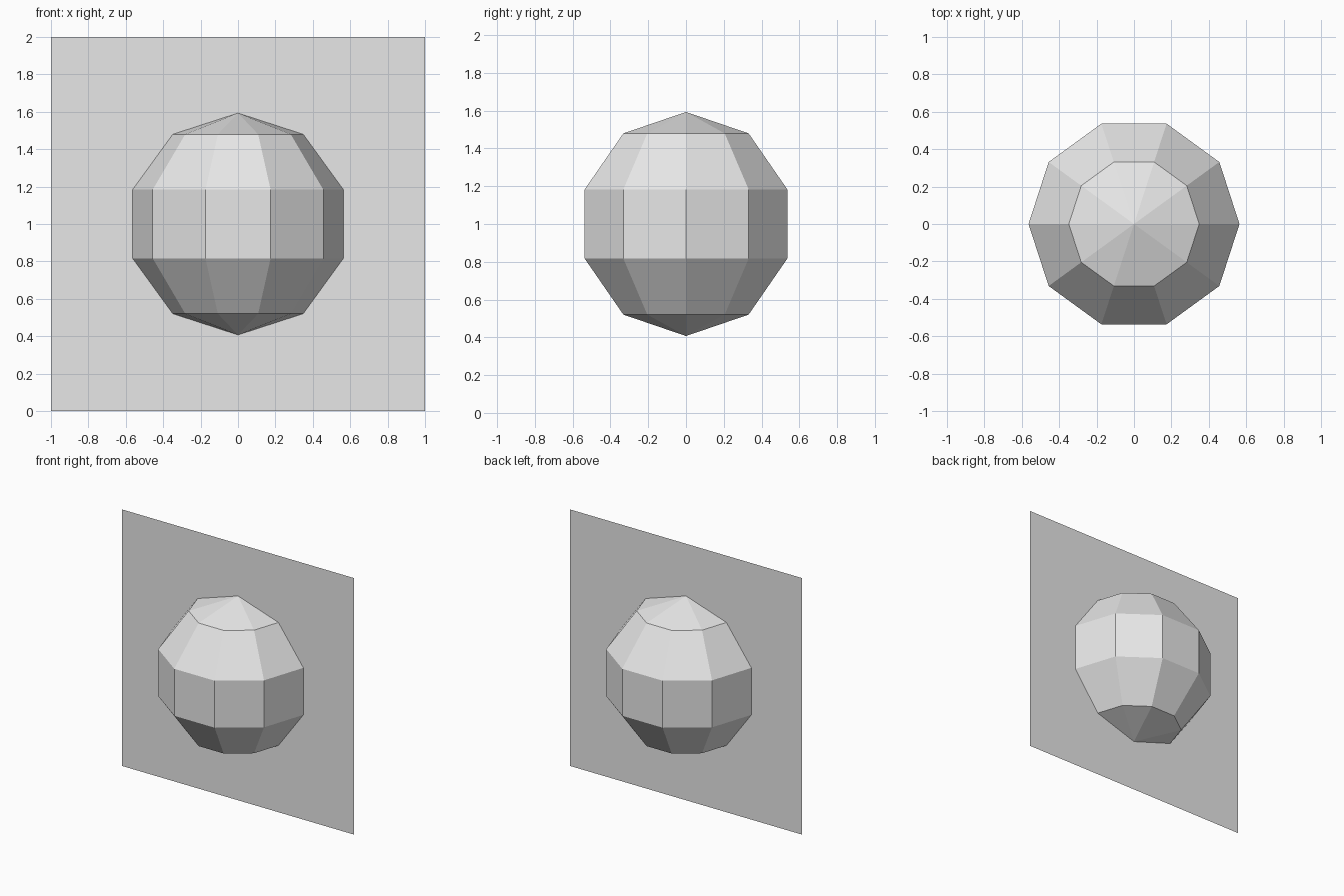
import bpy, bmesh
from math import sin, cos, pi

if "Cube" in bpy.data.objects:
    bpy.data.objects.remove(bpy.data.objects["Cube"])

grey = bpy.data.materials.new("light_grey")
grey.diffuse_color = (0.8, 0.8, 0.8, 1)
grey.use_nodes = True
grey.node_tree.nodes["Principled BSDF"].inputs["Base Color"].default_value = grey.diffuse_color


def add_object(name, bm):
    bmesh.ops.recalc_face_normals(bm, faces=bm.faces)
    mesh = bpy.data.meshes.new(name)
    bm.to_mesh(mesh)
    bm.free()
    mesh.materials.append(grey)
    obj = bpy.data.objects.new(name, mesh)
    bpy.context.collection.objects.link(obj)
    return obj


# Low-poly ball: 10 sides, 5 bands, with corners on the x axis
RADIUS, SIDES, BANDS = 0.593, 10, 5
bm = bmesh.new()
rings = []
for j in range(1, BANDS):
    a = pi * j / BANDS
    rings.append([bm.verts.new((RADIUS * sin(a) * cos(2 * pi * i / SIDES),
                                RADIUS * sin(a) * sin(2 * pi * i / SIDES),
                                1 + RADIUS * cos(a))) for i in range(SIDES)])
top = bm.verts.new((0, 0, 1 + RADIUS))
bottom = bm.verts.new((0, 0, 1 - RADIUS))
for i in range(SIDES):
    k = (i + 1) % SIDES
    bm.faces.new((top, rings[0][i], rings[0][k]))
    bm.faces.new((bottom, rings[-1][k], rings[-1][i]))
    for upper, lower in zip(rings, rings[1:]):
        bm.faces.new((upper[i], lower[i], lower[k], upper[k]))
add_object("ball", bm)

# Upright square sheet through the middle of the ball
bm = bmesh.new()
bm.faces.new([bm.verts.new(p) for p in
              ((-1, 0, 0), (1, 0, 0), (1, 0, 2), (-1, 0, 2))])
add_object("upright_sheet", bm)
